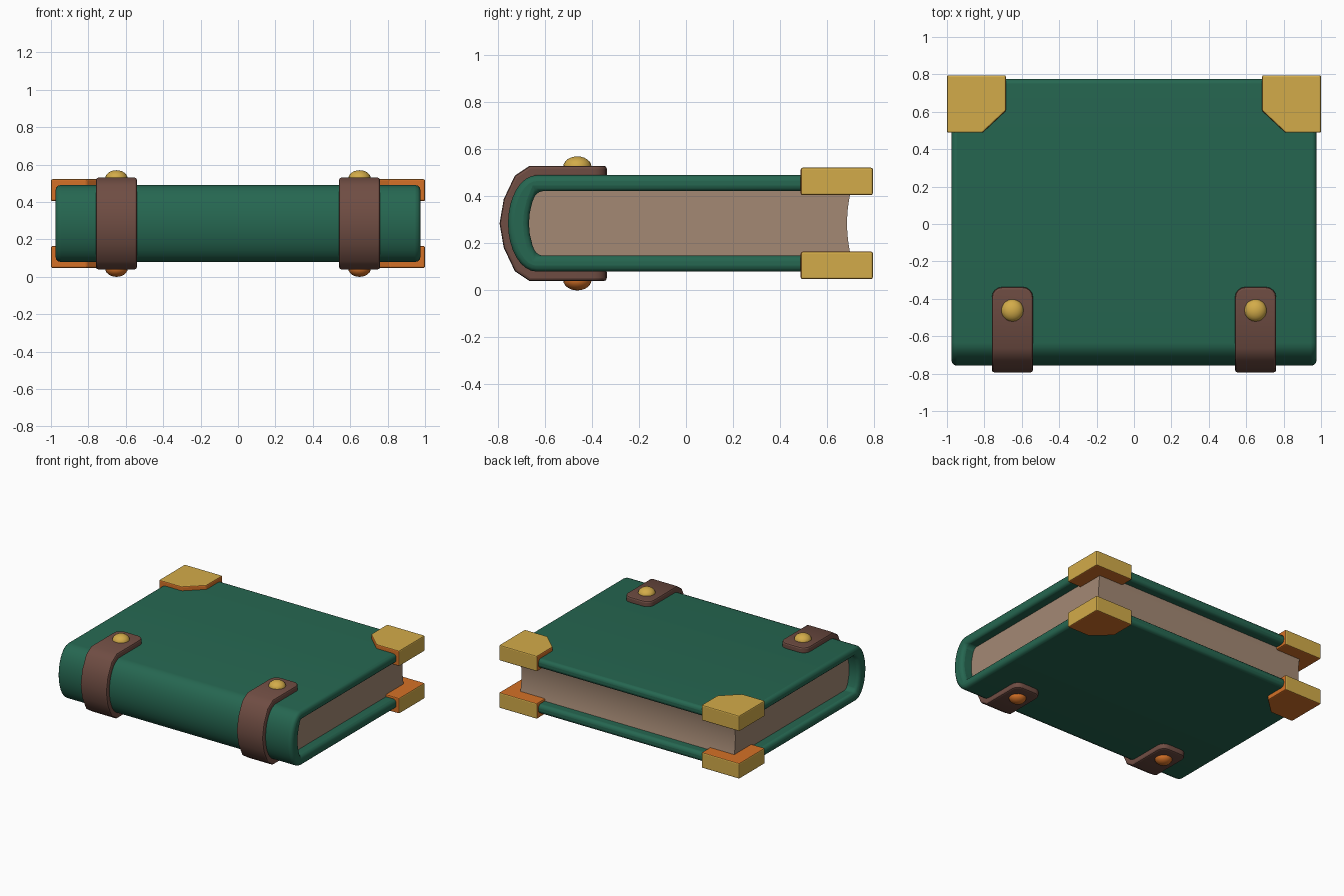
import bpy, bmesh, math
from mathutils import Vector

if "Cube" in bpy.data.objects:
    bpy.data.objects.remove(bpy.data.objects["Cube"])

ZC = 0.285  # mid height; the book is symmetric about it


def material(name, rgb):
    m = bpy.data.materials.new(name)
    m.diffuse_color = (*rgb, 1)
    m.use_nodes = True
    m.node_tree.nodes["Principled BSDF"].inputs["Base Color"].default_value = m.diffuse_color
    return m


GREEN = material("green cloth", (0.019, 0.135, 0.082))
BROWN = material("brown leather", (0.16, 0.074, 0.056))
GOLD = material("gold metal", (0.65, 0.41, 0.067))
COPPER = material("orange metal", (0.66, 0.165, 0.02))
PAPER = material("old paper", (0.37, 0.25, 0.175))


def finish(name, bm, mats, bevel=0, segments=3, smooth=True):
    bmesh.ops.recalc_face_normals(bm, faces=bm.faces)
    me = bpy.data.meshes.new(name)
    bm.to_mesh(me)
    bm.free()
    ob = bpy.data.objects.new(name, me)
    bpy.context.collection.objects.link(ob)
    for m in mats:
        me.materials.append(m)
    if smooth:
        bpy.ops.object.select_all(action='DESELECT')
        ob.select_set(True)
        bpy.context.view_layer.objects.active = ob
        bpy.ops.object.shade_smooth_by_angle(angle=math.radians(35))
    if bevel:
        # bevel first, so the smoothing works on the bevelled shape
        mod = ob.modifiers.new("bevel", 'BEVEL')
        mod.width = bevel
        mod.segments = segments
        mod.limit_method = 'ANGLE'
        mod.angle_limit = math.radians(40)
        mod.use_clamp_overlap = False
        bpy.context.view_layer.objects.active = ob
        bpy.ops.object.select_all(action='DESELECT')
        ob.select_set(True)
        bpy.ops.object.modifier_apply(modifier="bevel")
        if smooth:
            bpy.ops.object.shade_smooth_by_angle(angle=math.radians(35))
    return ob


def prism(points, offset):
    """Extrude a closed polygon of 3D points along offset."""
    bm = bmesh.new()
    face = bm.faces.new([bm.verts.new(p) for p in points])
    new = bmesh.ops.extrude_face_region(bm, geom=[face])["geom"]
    bmesh.ops.translate(bm, vec=Vector(offset),
                        verts=[v for v in new if isinstance(v, bmesh.types.BMVert)])
    return bm


def side_prism(yz, x0, x1):
    return prism([(x0, y, z) for y, z in yz], (x1 - x0, 0, 0))


def bow(y_end, y_mid, half, n=6):
    """Shallow arc from top to bottom in the y-z plane."""
    return [(y_mid + (y_end - y_mid) * t * t, ZC + half * t)
            for t in (1 - 2 * i / n for i in range(n + 1))]


# Cover: U-shaped profile with a rounded spine
outer = [(-0.635 - 0.122 * math.sin(a), ZC + 0.205 * math.cos(a))
         for a in (math.pi * i / 16 for i in range(17))]
inner = bow(-0.635, -0.668, 0.137)
cover = ([(0.775, 0.49)] + outer + [(0.775, 0.08), (0.775, 0.148)]
         + inner[::-1] + [(0.775, 0.422)])
finish("cover", side_prism(cover, -0.975, 0.975), [GREEN], 0.025)

# Page block with hollow fore edge
pages = bow(-0.635, -0.672, 0.142) + bow(0.702, 0.685, 0.142, 10)[::-1]
finish("pages", side_prism(pages, -0.89, 0.89), [PAPER])

# Straps around the spine, with rounded tabs
half_out = [(-0.337, 0.245), (-0.665, 0.245), (-0.728, 0.203), (-0.775, 0.104)]
half_in = [(-0.337, 0.195), (-0.64, 0.195), (-0.69, 0.165), (-0.735, 0.085)]


def both(half, mid):
    return ([(y, ZC + z) for y, z in half] + [(mid, ZC)]
            + [(y, ZC - z) for y, z in half[::-1]])


for side, s in (("left", -1), ("right", 1)):
    x = 0.65 * s
    bm = side_prism(both(half_out, -0.793) + both(half_in, -0.745)[::-1],
                    x - 0.11, x + 0.11)
    tab_edges = [e for e in bm.edges
                 if all(abs(v.co.y + 0.337) < 1e-4 for v in e.verts)
                 and abs(e.verts[0].co.x - e.verts[1].co.x) < 1e-4]
    bmesh.ops.bevel(bm, geom=tab_edges, offset=0.055, segments=4,
                    profile=0.5, affect='EDGES')
    finish(side + "_strap", bm, [BROWN], 0.012, 2)

    for level, t, mat in (("upper", 1, GOLD), ("lower", -1, COPPER)):
        # Domed rivet on each strap tab
        bm = bmesh.new()
        bmesh.ops.create_uvsphere(bm, u_segments=20, v_segments=12, radius=1)
        bmesh.ops.scale(bm, vec=(0.06, 0.06, 0.044), verts=bm.verts)
        bmesh.ops.translate(bm, vec=(x, -0.462, ZC + 0.241 * t), verts=bm.verts)
        finish(f"{level}_{side}_rivet", bm, [mat])

        # Metal corner guard with clipped inner corner
        plan = [(0.685, 0.795), (1, 0.795), (1, 0.488), (0.81, 0.488), (0.685, 0.605)]
        z0 = 0.405 if t > 0 else 0.048
        bm = prism([(px * s, py, z0) for px, py in plan], (0, 0, 0.117))
        ob = finish(f"{level}_{side}_corner", bm, [GOLD, COPPER], 0.008, 2, False)
        # Gold on the outward sides and upper face, orange elsewhere
        for p in ob.data.polygons:
            n = p.normal
            gold = n.x * s > 0.6 or n.y > 0.6 or (t > 0 and n.z > 0.6)
            p.material_index = 0 if gold else 1
